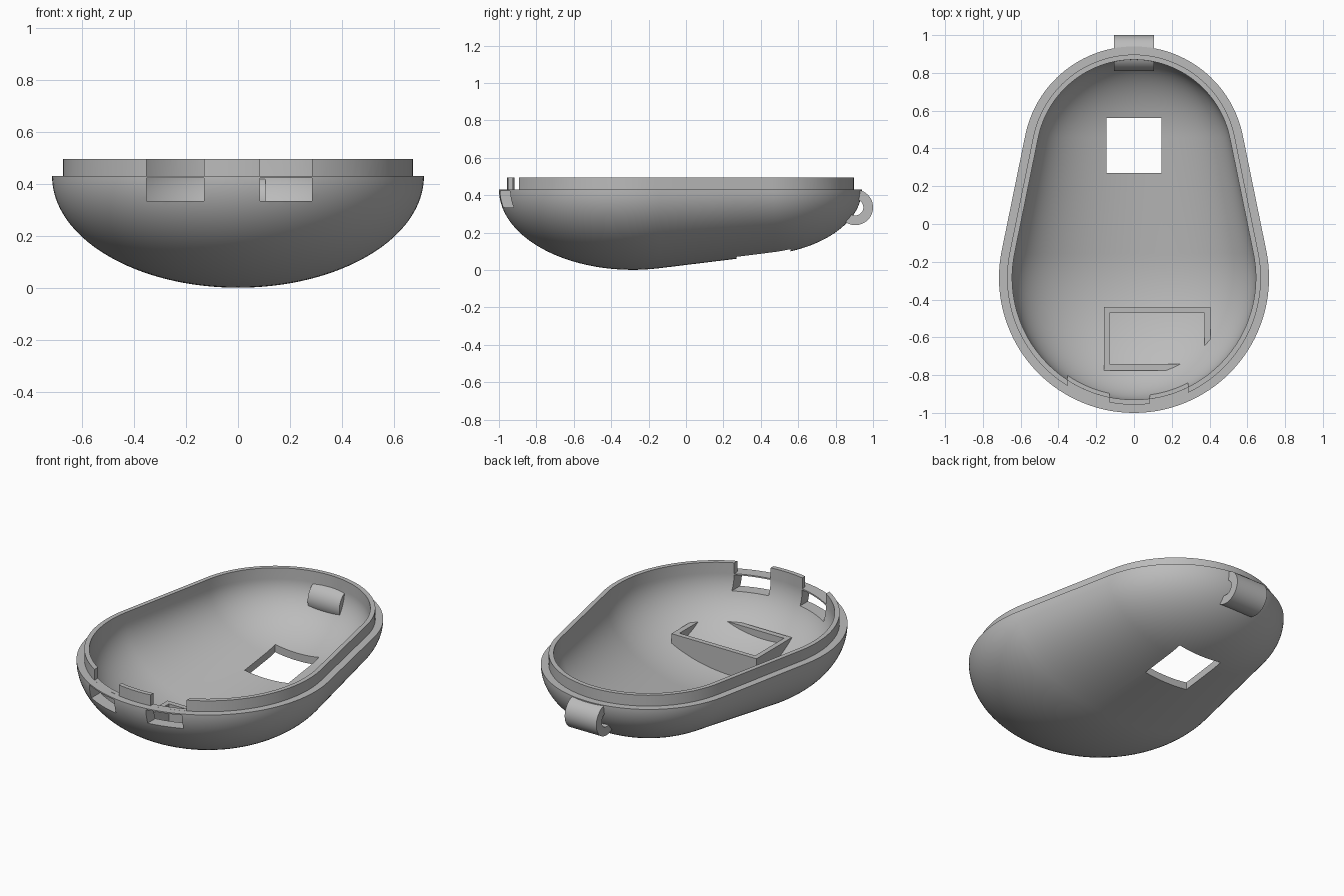
import bpy, bmesh
from math import sin, cos, pi, asin, radians
from mathutils import Matrix

cube = bpy.data.objects.get("Cube")
if cube:
    bpy.data.objects.remove(cube, do_unlink=True)

RIM = 0.43                       # height of the split line
FLAT = 0.6                       # vertical squash of the body
FRONT_Y, FRONT_R = -0.285, 0.715
BACK_Y, BACK_R = 0.3525, 0.5875

grey = bpy.data.materials.new("plain grey")
grey.use_nodes = True
grey.diffuse_color = (0.5, 0.5, 0.5, 1)
grey.node_tree.nodes["Principled BSDF"].inputs["Base Color"].default_value = (0.5, 0.5, 0.5, 1)


def make_object(name, bm):
    bmesh.ops.recalc_face_normals(bm, faces=bm.faces)
    mesh = bpy.data.meshes.new(name)
    bm.to_mesh(mesh)
    bm.free()
    mesh.materials.append(grey)
    obj = bpy.data.objects.new(name, mesh)
    bpy.context.collection.objects.link(obj)
    return obj


def box(name, x0, x1, y0, y1, z0, z1):
    bm = bmesh.new()
    bmesh.ops.create_cube(bm, size=1)
    for v in bm.verts:
        v.co.x = x1 if v.co.x > 0 else x0
        v.co.y = y1 if v.co.y > 0 else y0
        v.co.z = z1 if v.co.z > 0 else z0
    return make_object(name, bm)


def rod(name, radius, width, y, z):
    bm = bmesh.new()
    bmesh.ops.create_cone(bm, cap_ends=True, segments=64, radius1=radius,
                          radius2=radius, depth=width,
                          matrix=Matrix.Translation((0, y, z)) @ Matrix.Rotation(pi / 2, 4, 'Y'))
    return make_object(name, bm)


def egg_half(name, inset, top=RIM, arc=32, around=64):
    """Lower half of a tapered capsule, extended straight up to the given top."""
    tilt = asin((FRONT_R - BACK_R) / (BACK_Y - FRONT_Y))
    split = pi / 2 + tilt
    profile = []
    for centre, radius, a0, a1 in ((FRONT_Y, FRONT_R - inset, 0, split),
                                   (BACK_Y, BACK_R - inset, split, pi)):
        for i in range(arc + 1):
            a = a0 + (a1 - a0) * i / arc
            profile.append((centre - radius * cos(a), radius * sin(a)))
    bm = bmesh.new()
    rings = []
    for y, r in profile:
        ring = [(r * cos(pi * j / around), y, RIM - FLAT * r * sin(pi * j / around))
                for j in range(around + 1)]
        if top > RIM:
            ring = [(r, y, top)] + ring + [(-r, y, top)]
        rings.append([bm.verts.new(p) for p in ring])
    for a, b in zip(rings, rings[1:]):
        for j in range(len(a)):
            k = (j + 1) % len(a)
            bm.faces.new((a[j], a[k], b[k], b[j]))
    bmesh.ops.remove_doubles(bm, verts=bm.verts, dist=1e-5)
    bmesh.ops.dissolve_degenerate(bm, edges=bm.edges, dist=1e-6)
    return make_object(name, bm)


def combine(obj, other, operation):
    mod = obj.modifiers.new("combine", 'BOOLEAN')
    mod.operation = operation
    mod.solver = 'EXACT'
    mod.object = other
    bpy.context.view_layer.objects.active = obj
    bpy.ops.object.modifier_apply(modifier=mod.name)
    bpy.data.objects.remove(other, do_unlink=True)


def smooth(obj):
    bpy.ops.object.select_all(action='DESELECT')
    obj.select_set(True)
    bpy.context.view_layer.objects.active = obj
    bpy.ops.object.shade_smooth_by_angle(angle=radians(30))


# Hollow shell with a thin raised lip
shell = egg_half("lower_shell", 0)
combine(shell, egg_half("lip", 0.043, 0.495), 'UNION')
combine(shell, egg_half("cavity", 0.07, 0.6), 'DIFFERENCE')

# Square floor opening
combine(shell, box("floor_cut", -0.145, 0.145, 0.27, 0.56, -0.2, 0.3), 'DIFFERENCE')

# Two front ports, with the lip notched above each and a thin bridge left between
for x0, x1 in ((-0.352, -0.13), (0.085, 0.285)):
    combine(shell, box("port_cut", x0, x1, -1.2, -0.6, 0.335, 0.422), 'DIFFERENCE')
    combine(shell, box("lip_cut", x0, x1, -1.2, -0.6, 0.4302, 0.6), 'DIFFERENCE')
smooth(shell)

# Rectangular holder walls, trimmed to end inside the shell thickness
walls = {
    "holder_back_wall": (-0.16, 0.405, -0.47, -0.44),
    "holder_front_wall": (-0.16, 0.405, -0.775, -0.742),
    "holder_right_wall": (-0.16, -0.13, -0.742, -0.47),
    "holder_left_wall": (0.372, 0.405, -0.742, -0.47),
}
for name, (x0, x1, y0, y1) in walls.items():
    wall = box(name, x0, x1, y0, y1, -0.1, 0.2)
    combine(wall, egg_half("trim", 0.035), 'INTERSECT')

# Strap loop through the narrow end
loop = rod("strap_loop", 0.095, 0.21, 0.905, 0.335)
combine(loop, rod("loop_bore", 0.043, 0.5, 0.905, 0.335), 'DIFFERENCE')
smooth(loop)
